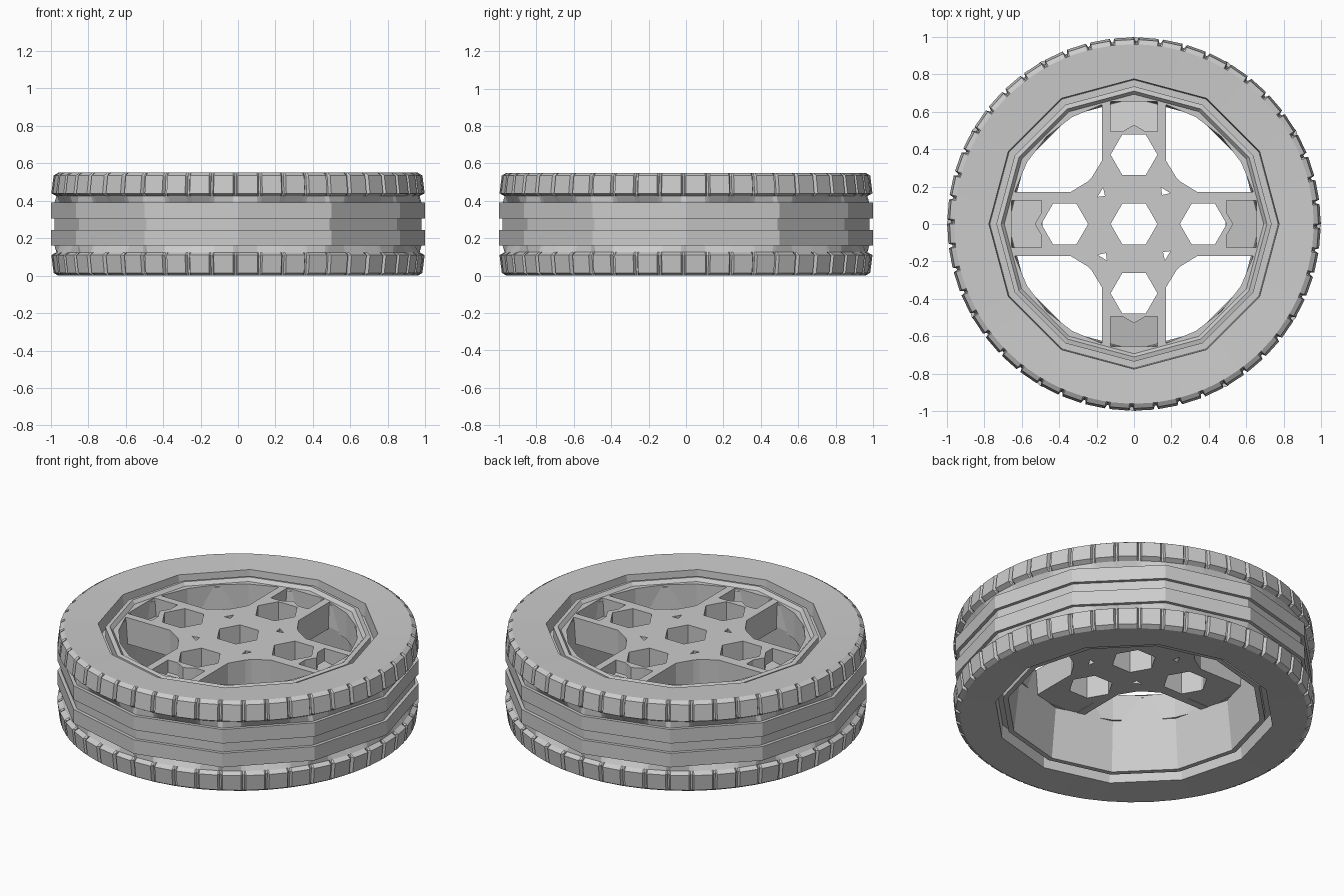
import bpy, bmesh
from math import sin, cos, pi, radians

if "Cube" in bpy.data.objects:
    bpy.data.objects.remove(bpy.data.objects["Cube"])

MID = 0.275          # half height of the wheel
STEP = pi / 6        # one facet of the twelve-sided parts


def poly(r, a):
    """Radius of a twelve-sided polygon at angle a."""
    return r * cos(STEP / 2) / cos(a % STEP - STEP / 2)


def ring(name, profile, angles):
    """Lathe a closed (radius, z, kind) profile: P polygon, C circle, G notched circle."""
    bm = bmesh.new()
    n = len(angles)
    loops = []
    for r, z, kind in profile:
        loop = []
        for a, notch in angles:
            rr = poly(r, a + 1e-6) if kind == 'P' else r
            if kind == 'G' and notch:
                rr -= 0.02
            loop.append(bm.verts.new((rr * cos(a), rr * sin(a), z)))
        loops.append(loop)
    for A, B in zip(loops, loops[1:] + loops[:1]):
        for i in range(n):
            j = (i + 1) % n
            bm.faces.new((A[i], A[j], B[j], B[i]))
    bmesh.ops.recalc_face_normals(bm, faces=bm.faces)
    return finish(name, bm)


def finish(name, bm):
    me = bpy.data.meshes.new(name)
    bm.to_mesh(me)
    bm.free()
    ob = bpy.data.objects.new(name, me)
    bpy.context.collection.objects.link(ob)
    return ob


def mirrored(half):
    return half + [(r, 2 * MID - z, k) for r, z, k in reversed(half)]


def turn(pts, k):
    """Rotate 2D points by k quarter turns."""
    for _ in range(k):
        pts = [(-y, x) for x, y in pts]
    return pts


# Tyre: round notched shoulders, faceted middle bands with a groove
lugs = 48
tread_angles = []
for i in range(lugs):
    for f, notch in ((0, 0), (0.80, 0), (0.87, 1), (0.94, 1)):
        tread_angles.append(((i + f) * 2 * pi / lugs, notch))
tyre_half = [(0.72, 0.46, 'P'), (0.77, 0.46, 'P'), (0.775, 0.54, 'P'), (0.96, 0.55, 'C'),
             (0.985, 0.535, 'G'), (0.997, 0.44, 'G'), (0.97, 0.425, 'C'), (0.98, 0.39, 'P'),
             (1.0, 0.39, 'P'), (1.0, 0.305, 'P'), (0.98, 0.305, 'P')]
ring("tyre", mirrored(tyre_half), tread_angles)

# Rim barrel: twelve-sided with a lip on both sides, narrowing towards the spokes
rim_angles = [(i * STEP, 0) for i in range(12)]
rim = [(0.735, 0.04, 'P'), (0.735, 0.52, 'P'), (0.71, 0.525, 'P'),
       (0.68, 0.49, 'P'), (0.67, 0.36, 'P'), (0.705, 0.04, 'P')]
ring("rim_barrel", rim, rim_angles)

# Spoke plate: filled outline with windows, bolt holes and end pockets
outlines = [[(0.71 * cos(i * STEP), 0.71 * sin(i * STEP)) for i in range(12)]]
for cx, cy in ((0, 0), (0.37, 0), (-0.37, 0), (0, 0.37), (0, -0.37)):
    outlines.append([(cx + 0.125 * cos(i * pi / 3), cy + 0.125 * sin(i * pi / 3)) for i in range(6)])
window = [(0.17, 0.34), (0.225, 0.25), (0.25, 0.225), (0.34, 0.17)]
window += [(0.66 * cos(radians(a)), 0.66 * sin(radians(a))) for a in (15, 30, 45, 60, 75)]
pocket = [(-0.125, 0.655), (-0.125, 0.495), (-0.06, 0.495), (0, 0.53),
          (0.06, 0.495), (0.125, 0.495), (0.125, 0.655)]
slit = [(0.145, 0.195), (0.15, 0.155), (0.195, 0.165)]
for k in range(4):
    outlines += [turn(window, k), turn(pocket, k), turn(slit, k)]

cu = bpy.data.curves.new("spoke_outline", 'CURVE')
cu.dimensions = '2D'
cu.fill_mode = 'BOTH'
cu.extrude = 0.08
for pts in outlines:
    sp = cu.splines.new('POLY')
    sp.points.add(len(pts) - 1)
    for p, (x, y) in zip(sp.points, pts):
        p.co = (x, y, 0, 1)
    sp.use_cyclic_u = True
tmp = bpy.data.objects.new("spoke_outline", cu)
bpy.context.collection.objects.link(tmp)
bpy.context.view_layer.update()
me = bpy.data.meshes.new_from_object(tmp.evaluated_get(bpy.context.evaluated_depsgraph_get()))
bpy.data.objects.remove(tmp)
me.polygons.foreach_set("use_smooth", [False] * len(me.polygons))
spokes = bpy.data.objects.new("spokes", me)
spokes.location.z = 0.425
bpy.context.collection.objects.link(spokes)

# Sloping pocket floors at the spoke ends
for k in range(4):
    bm = bmesh.new()
    corners = turn([(-0.13, 0.49), (0.13, 0.49), (0.13, 0.67), (-0.13, 0.67)], k)
    tops = (0.43, 0.43, 0.39, 0.39)
    hi = [bm.verts.new((x, y, z)) for (x, y), z in zip(corners, tops)]
    lo = [bm.verts.new((x, y, 0.347)) for x, y in corners]
    bm.faces.new(hi)
    bm.faces.new(lo[::-1])
    for i in range(4):
        j = (i + 1) % 4
        bm.faces.new((lo[i], lo[j], hi[j], hi[i]))
    finish(f"pocket_floor_{k + 1}", bm)
